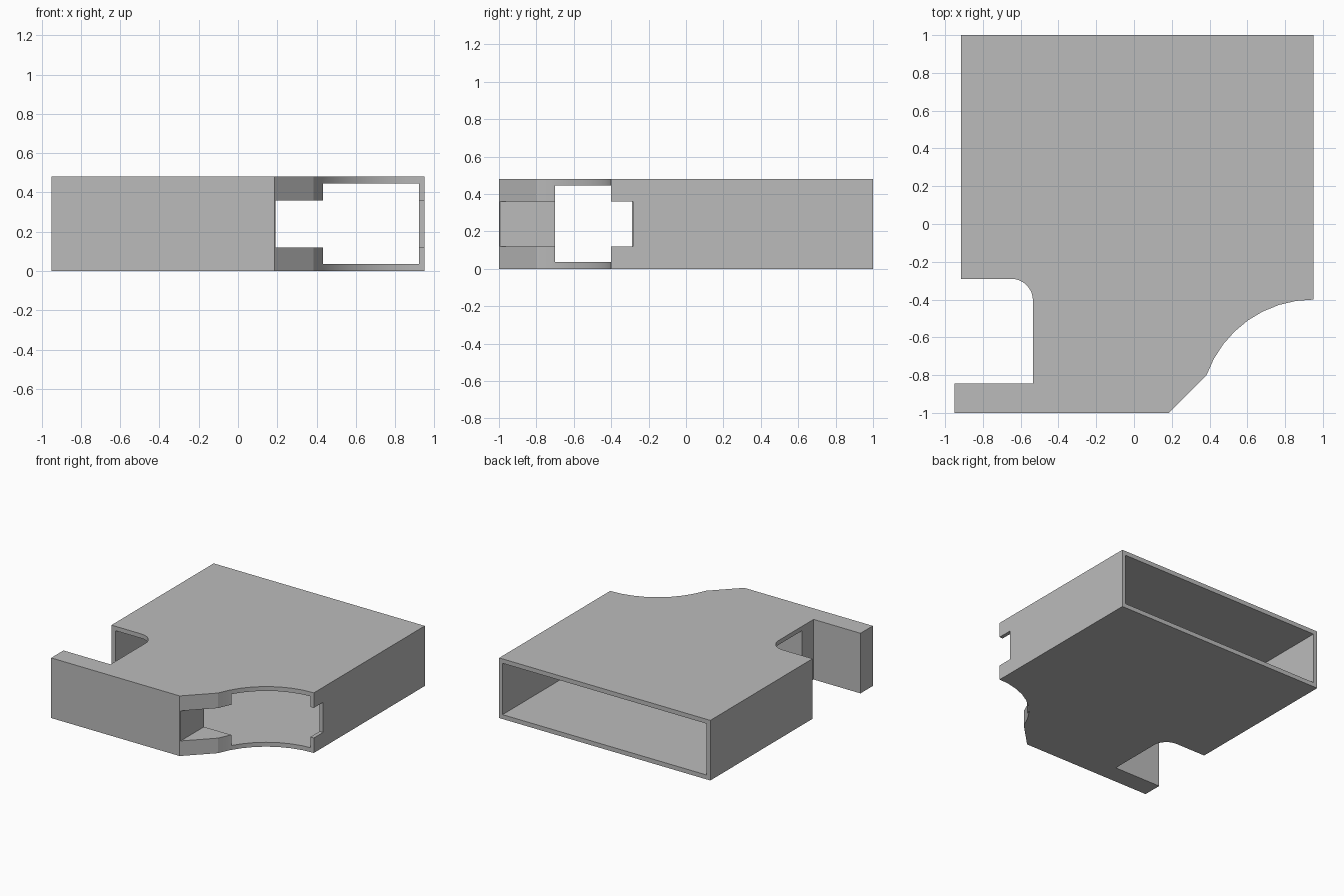
import bpy
import bmesh
from math import cos, sin, radians

cube = bpy.data.objects.get("Cube")
if cube:
    bpy.data.objects.remove(cube, do_unlink=True)

HEIGHT = 0.48

grey = bpy.data.materials.new("plain_grey")
grey.use_nodes = True
colour = (0.5, 0.5, 0.5, 1)
grey.diffuse_color = colour
grey.node_tree.nodes["Principled BSDF"].inputs["Base Color"].default_value = colour


def arc(cx, cy, radius, start, end, steps):
    """Points along a circular arc, angles in degrees."""
    angles = [radians(start + (end - start) * i / steps) for i in range(steps + 1)]
    return [(cx + radius * cos(a), cy + radius * sin(a)) for a in angles]


def prism(name, outline, z0, z1):
    """Extrude a plan outline between two heights."""
    bm = bmesh.new()
    base = bm.faces.new([bm.verts.new((x, y, z0)) for x, y in outline])
    top = bmesh.ops.extrude_face_region(bm, geom=[base])["geom"]
    verts = [v for v in top if isinstance(v, bmesh.types.BMVert)]
    bmesh.ops.translate(bm, vec=(0, 0, z1 - z0), verts=verts)
    bmesh.ops.recalc_face_normals(bm, faces=bm.faces)
    mesh = bpy.data.meshes.new(name)
    bm.to_mesh(mesh)
    bm.free()
    mesh.materials.append(grey)
    obj = bpy.data.objects.new(name, mesh)
    bpy.context.collection.objects.link(obj)
    return obj


def box(name, x0, x1, y0, y1, z0, z1):
    return prism(name, [(x0, y0), (x1, y0), (x1, y1), (x0, y1)], z0, z1)


def cut(target, cutter):
    """Subtract the cutter from the target and discard it."""
    cutter.hide_render = True
    mod = target.modifiers.new("cut", "BOOLEAN")
    mod.operation = "DIFFERENCE"
    mod.solver = "EXACT"
    mod.object = cutter
    bpy.context.view_layer.objects.active = target
    bpy.ops.object.modifier_apply(modifier=mod.name)
    bpy.data.objects.remove(cutter, do_unlink=True)


# Plan of the housing: arm, chamfer, scooped corner, back and rounded notch
outline = [(-0.95, -1), (0.185, -1)]
outline += arc(0.95, -1, 0.6, 160.5, 90, 8)
outline += [(0.95, 1), (-0.915, 1), (-0.915, -0.29)]
outline += arc(-0.65, -0.405, 0.115, 90, 0, 8)
outline += [(-0.535, -0.845), (-0.95, -0.845)]
housing = prism("housing", outline, 0, HEIGHT)

# Hollow interior, open at the back, the notch and the scooped corner
cut(housing, box("cavity_cutter", -0.88, 0.92, -0.7, 1.2, 0.035, HEIGHT - 0.035))

# Slot through the chamfered block and the side wall
cut(housing, box("slot_cutter", 0.19, 1.2, -1.2, -0.283, 0.12, HEIGHT - 0.12))

# Smooth the curved walls, keep the corners sharp
bpy.ops.object.select_all(action="DESELECT")
housing.select_set(True)
bpy.context.view_layer.objects.active = housing
bpy.ops.object.shade_smooth_by_angle(angle=radians(20))
